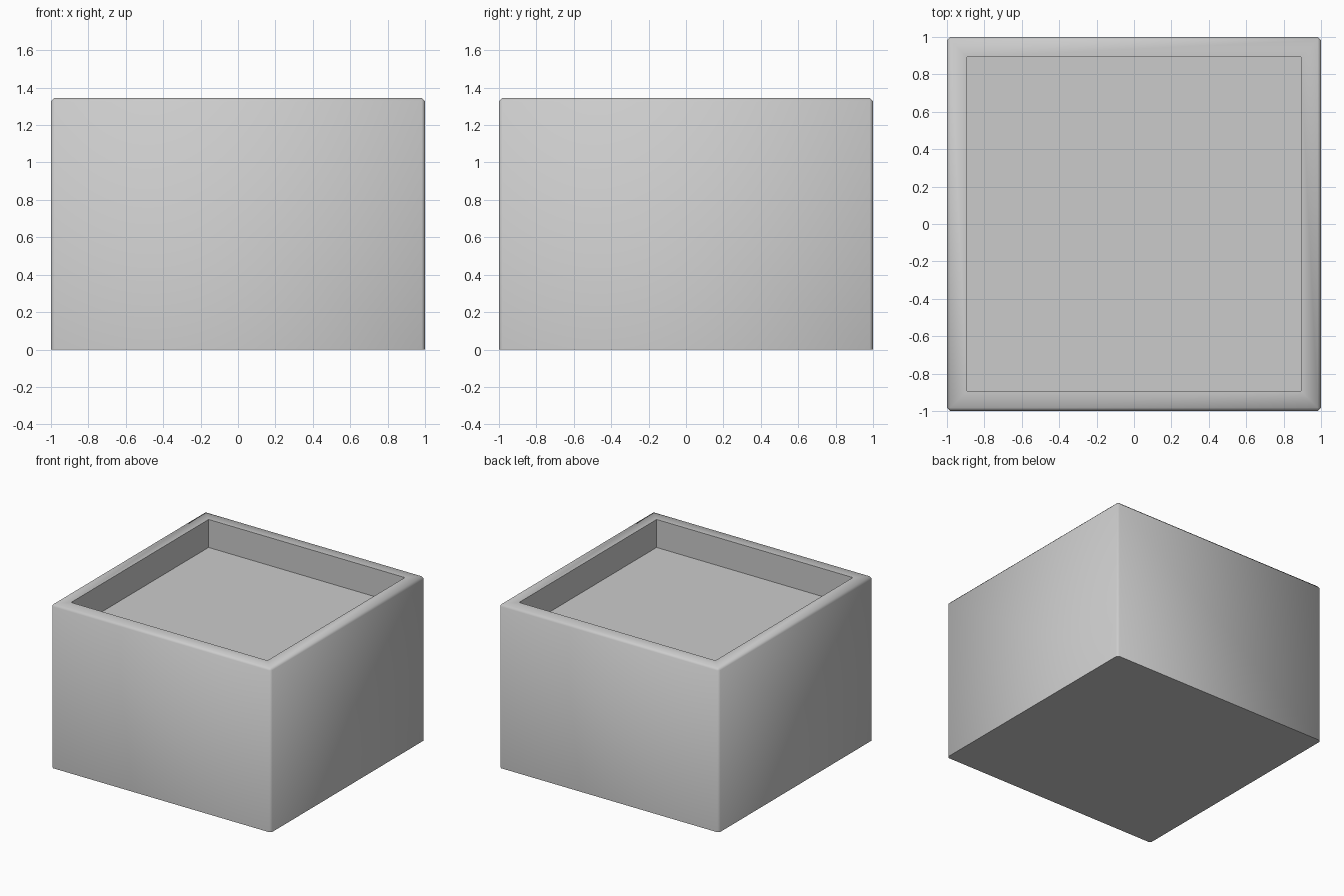
import bpy, bmesh, math

if "Cube" in bpy.data.objects:
    bpy.data.objects.remove(bpy.data.objects["Cube"])

HEIGHT, INNER, FLOOR, CHAMFER = 1.345, 0.855, 1.115, 0.018

# Solid square block standing on the ground
bm = bmesh.new()
bmesh.ops.create_cube(bm, size=2)
for v in bm.verts:
    v.co.z = HEIGHT if v.co.z > 0 else 0

# Chamfer the upright and top edges, leaving the base sharp
edges = [e for e in bm.edges if max(v.co.z for v in e.verts) > 0.1]
bmesh.ops.bevel(bm, geom=edges, offset=CHAMFER, segments=1,
                affect='EDGES', profile=0.5)

# Shallow recess sunk into the top, leaving a rim
bm.normal_update()
top = max((f for f in bm.faces if f.normal.z > 0.9), key=lambda f: f.calc_area())
bmesh.ops.inset_region(bm, faces=[top], thickness=1 - CHAMFER - INNER)
pit = bmesh.ops.extrude_discrete_faces(bm, faces=[top])["faces"][0]
for v in pit.verts:
    v.co.z = FLOOR
bmesh.ops.recalc_face_normals(bm, faces=bm.faces)

mesh = bpy.data.meshes.new("square_planter")
bm.to_mesh(mesh)
bm.free()
planter = bpy.data.objects.new("square_planter", mesh)
bpy.context.collection.objects.link(planter)

# Soft chamfers, sharp recess and base
bpy.context.view_layer.objects.active = planter
planter.select_set(True)
bpy.ops.object.shade_smooth_by_angle(angle=math.radians(60))
